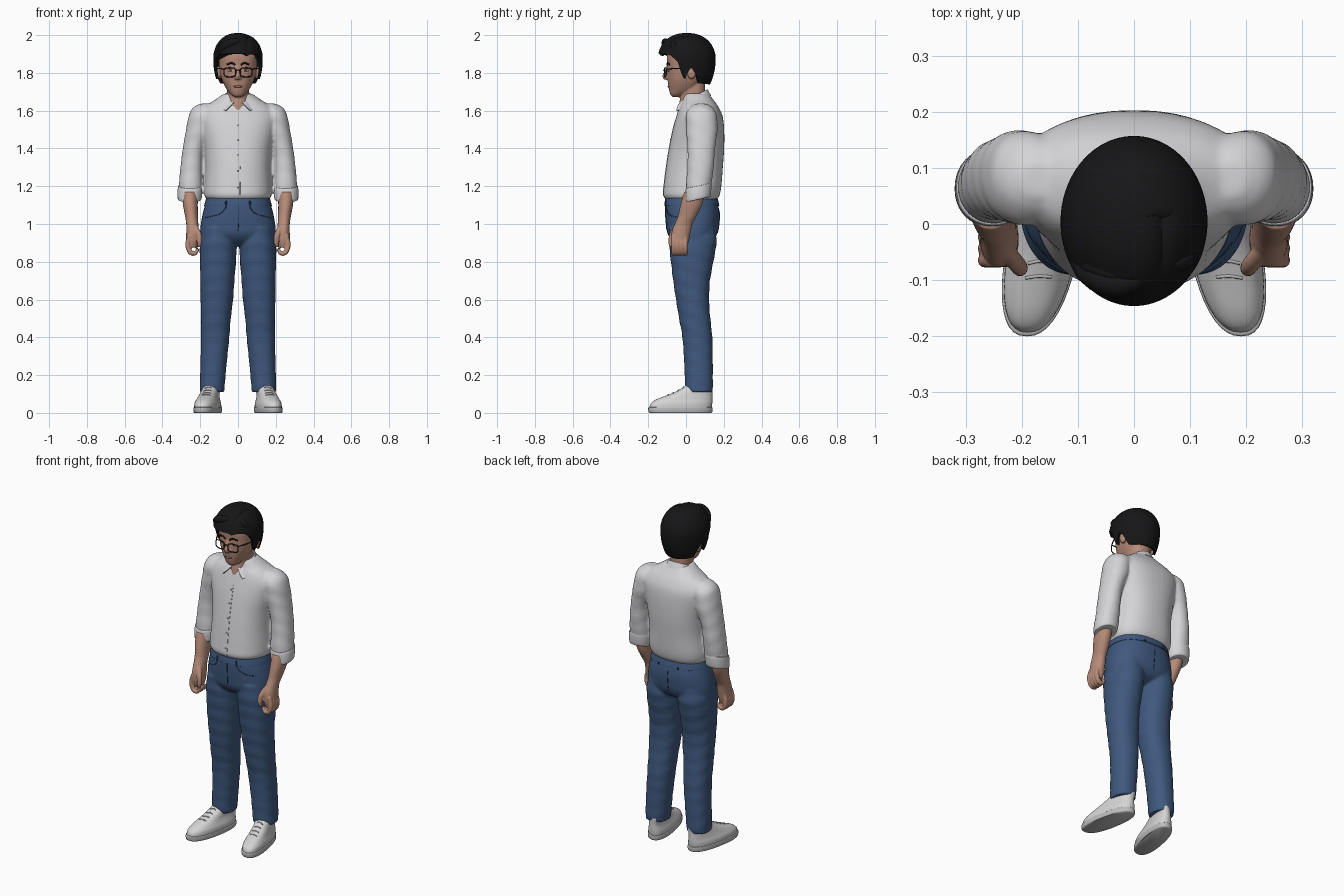
import bpy, bmesh
from math import sin, cos, pi, exp, acos, copysign, radians
from mathutils import Vector
from mathutils.bvhtree import BVHTree

if "Cube" in bpy.data.objects:
    bpy.data.objects.remove(bpy.data.objects["Cube"])


def material(name, *rgb):
    m = bpy.data.materials.new(name)
    m.use_nodes = True
    m.diffuse_color = (*rgb, 1)
    m.node_tree.nodes["Principled BSDF"].inputs["Base Color"].default_value = (*rgb, 1)
    return m


SKIN = material("skin", .47, .26, .19)
SHIRT = material("shirt white", .66, .66, .68)
DENIM = material("denim blue", .05, .1, .21)
SEAM = material("seam navy", .02, .04, .09)
HAIR = material("hair black", .008, .008, .009)
FRAME = material("frame brown", .03, .015, .012)
LIP = material("lip rose", .36, .16, .13)
EYE = material("eye white", .6, .57, .55)
SHOE = material("shoe white", .67, .66, .67)
SOLE = material("sole grey", .5, .5, .51)


def select(objs):
    bpy.ops.object.select_all(action="DESELECT")
    for o in objs:
        o.select_set(True)
    bpy.context.view_layer.objects.active = objs[0]


def finish(name, bm, mat):
    bmesh.ops.recalc_face_normals(bm, faces=bm.faces[:])
    mesh = bpy.data.meshes.new(name)
    bm.to_mesh(mesh)
    bm.free()
    mesh.materials.append(mat)
    obj = bpy.data.objects.new(name, mesh)
    bpy.context.collection.objects.link(obj)
    return obj


def spline(rows, sub=4):
    """Catmull-Rom interpolation through rows of any width."""
    v = [Vector(r) for r in rows]
    v = [v[0]] + v + [v[-1]]
    out = []
    for a, b, c, d in zip(v, v[1:], v[2:], v[3:]):
        for i in range(sub):
            t = i / sub
            out.append(b + (c - a) * (t / 2) + (a * 2 - b * 5 + c * 4 - d) * (t * t / 2)
                       + (b * 3 - a - c * 3 + d) * (t ** 3 / 2))
    return out + [v[-1]]


def power(v, p):
    return copysign(abs(v) ** (2 / p), v)


def loft(name, rows, mat, side=1, p=2.3, seg=40, tilt=0, shear=0, ripple=0):
    """Stacked rounded sections: z, centre x, half width, centre y, front y, back y."""
    bm = bmesh.new()
    rings = []
    for z, cx, rx, cy, front, back in spline(rows):
        ring = []
        for i in range(seg):
            a = 2 * pi * i / seg
            wave = 1 + ripple * sin(75 * z + 3 * sin(a))
            y = cy + (back - cy if sin(a) > 0 else cy - front) * power(sin(a), p) * wave
            x = cx + rx * power(cos(a), p) * wave + shear * y
            ring.append(bm.verts.new((side * x, y, z + tilt * (y - cy))))
        rings.append(ring)
    for r, q in zip(rings, rings[1:]):
        for i in range(seg):
            j = (i + 1) % seg
            bm.faces.new((r[i], r[j], q[j], q[i]))
    bm.faces.new(rings[0])
    bm.faces.new(rings[-1])
    return finish(name, bm, mat)


def sheet(name, nu, nv, point, mat, thick):
    """Surface from a two-parameter function, thickened."""
    bm = bmesh.new()
    g = [[bm.verts.new(point(u / nu, v / nv)) for v in range(nv + 1)] for u in range(nu + 1)]
    for u in range(nu):
        for v in range(nv):
            bm.faces.new((g[u][v], g[u + 1][v], g[u + 1][v + 1], g[u][v + 1]))
    bmesh.ops.remove_doubles(bm, verts=bm.verts[:], dist=.0002)
    obj = finish(name, bm, mat)
    mod = obj.modifiers.new("thickness", "SOLIDIFY")
    mod.thickness = thick
    select([obj])
    bpy.ops.object.convert(target="MESH")
    return obj


def tube(name, points, mat, side=1, sub=4):
    """Round tube through x, y, z, radius points."""
    curve = bpy.data.curves.new(name, "CURVE")
    curve.dimensions = "3D"
    curve.bevel_depth = 1
    curve.bevel_resolution = 2
    curve.use_fill_caps = True
    pts = spline(points, sub)
    line = curve.splines.new("POLY")
    line.points.add(len(pts) - 1)
    for dst, (x, y, z, r) in zip(line.points, pts):
        dst.co = (side * x, y, z, 1)
        dst.radius = r
    curve.materials.append(mat)
    obj = bpy.data.objects.new(name, curve)
    bpy.context.collection.objects.link(obj)
    select([obj])
    bpy.ops.object.convert(target="MESH")
    return bpy.context.view_layer.objects.active


def ball(name, loc, size, mat):
    bm = bmesh.new()
    bmesh.ops.create_uvsphere(bm, u_segments=20, v_segments=12, radius=1)
    bmesh.ops.scale(bm, vec=size, verts=bm.verts)
    bmesh.ops.translate(bm, vec=loc, verts=bm.verts)
    return finish(name, bm, mat)


def fuse(name, objs, voxel, rounds):
    """Merge overlapping solids into one smooth skin."""
    select(objs)
    if len(objs) > 1:
        bpy.ops.object.join()
    obj = objs[0]
    obj.name = name
    mod = obj.modifiers.new("merge", "REMESH")
    mod.mode = "VOXEL"
    mod.voxel_size = voxel
    mod = obj.modifiers.new("relax", "SMOOTH")
    mod.iterations = rounds
    bpy.ops.object.convert(target="MESH")
    return obj


def seam(name, target, points, radius, mat, side=1):
    """Thin tube laid on the nearest surface of the target."""
    mesh = target.data
    tree = BVHTree.FromPolygons([v.co for v in mesh.vertices], [f.vertices[:] for f in mesh.polygons])
    path = [(*tree.find_nearest(Vector((side * x, y, z)))[0], radius)
            for x, y, z in spline(points, 6)]
    return tube(name, path, mat, sub=1)


SIDES = (("left", 1), ("right", -1))

# Head, neck, nose and ears
head = [loft("head", [
    (1.672, 0, .018, -.055, -.07, -.035), (1.685, 0, .036, -.045, -.082, 0),
    (1.71, 0, .058, -.01, -.09, .04), (1.75, 0, .08, 0, -.096, .085),
    (1.79, 0, .093, .005, -.1, .11), (1.84, 0, .1, .005, -.1, .125),
    (1.9, 0, .102, .005, -.1, .125), (1.95, 0, .08, .005, -.07, .1),
    (1.975, 0, .045, .005, -.03, .06)], SKIN)]
head.append(loft("neck", [
    (1.59, 0, .03, .03, -.043, .08), (1.63, 0, .052, .035, -.038, .1),
    (1.68, 0, .058, .04, -.03, .1), (1.76, 0, .06, .04, -.03, .1)], SKIN))
head.append(tube("nose", [(0, -.093, 1.838, .008), (0, -.105, 1.805, .01),
                          (0, -.113, 1.782, .013), (0, -.104, 1.767, .01)], SKIN))
for label, s in SIDES:
    head.append(ball("nostril", (s * .013, -.1, 1.774), (.009, .01, .008), SKIN))
    head.append(ball("ear", (s * .104, .03, 1.8), (.015, .024, .034), SKIN))
head = fuse("head", head, .005, 3)
ball("lips", (0, -.091, 1.728), (.025, .007, .006), LIP)
seam("mouth_line", head, [(-.026, -.12, 1.728), (0, -.12, 1.728), (.026, -.12, 1.728)], .0015, FRAME)

# Eyes, brows and glasses
for label, s in SIDES:
    ball(label + "_eye", (s * .039, -.088, 1.813), (.016, .008, .007), EYE)
    ball(label + "_iris", (s * .039, -.0945, 1.813), (.006, .003, .006), FRAME)
    seam(label + "_brow", head, [(.016, -.12, 1.841), (.04, -.12, 1.851), (.068, -.1, 1.843)], .005, HAIR, s)
    rim = []
    for i in range(33):
        a = 2 * pi * i / 32
        x = .043 + .031 * power(cos(a), 3.5)
        rim.append((x, -.114 + .15 * (x - .012), 1.803 + .024 * power(sin(a), 3.5), .003))
    tube(label + "_glasses_rim", rim, FRAME, s, 1)
    tube(label + "_glasses_temple", [(.073, -.104, 1.818, .003), (.1, -.05, 1.824, .003),
                                     (.113, .03, 1.82, .003)], FRAME, s)
tube("glasses_bridge", [(-.013, -.114, 1.812, .003), (0, -.118, 1.815, .003), (.013, -.114, 1.812, .003)], FRAME)

# Hair cap with a hairline that varies from forehead to nape
HAIRLINE = [(-1, 1.745), (-.5, 1.75), (-.32, 1.8), (-.15, 1.835), (-.02, 1.8),
            (.08, 1.765), (.18, 1.79), (.32, 1.86), (.6, 1.895), (1.01, 1.9)]


def hair_point(u, v):
    a = 2 * pi * u
    f = cos(a)
    for (f0, z0), (f1, z1) in zip(HAIRLINE, HAIRLINE[1:]):
        if f0 <= f <= f1:
            low = z0 + (z1 - z0) * (f - f0) / (f1 - f0)
    drop = low - 1.875
    theta = v * acos(drop / (.122 if drop > 0 else .2))
    r = max(sin(theta), 0) ** .85
    x, y = .117 * r * sin(a), .004 - .139 * r * f
    z = 1.875 + cos(theta) * (.122 if cos(theta) > 0 else .2)
    part = .01 * exp(-((x - .045) / .012) ** 2) if y < .02 else 0
    return x, y, z - part


sheet("hair_cap", 96, 28, hair_point, HAIR, -.014)
for i in range(4):
    d = i * .022
    tube("hair_lock", [(.03, -.085 + d, 1.965, .008), (-.02, -.108 + d, 1.962, .022),
                       (-.07, -.095 + d, 1.94, .024), (-.098, -.065 + d, 1.9, .017),
                       (-.11, -.05 + d, 1.862, .004)], HAIR)
for i in range(3):
    d = i * .025
    tube("hair_lock", [(.055, -.07 + d, 1.965, .008), (.084, -.065 + d, 1.945, .02),
                       (.1, -.048 + d, 1.9, .017), (.108, -.035 + d, 1.855, .004)], HAIR)
tube("hair_fringe", [(.04, -.1, 1.93, .006), (-.01, -.117, 1.92, .017), (-.06, -.104, 1.91, .017),
                     (-.1, -.065, 1.875, .005)], HAIR)

# Shirt body and sleeves
shirt = [loft("shirt", [
    (1.125, 0, .16, .05, -.1, .16), (1.15, 0, .177, .05, -.121, .177),
    (1.2, 0, .179, .06, -.118, .187), (1.3, 0, .173, .06, -.106, .195),
    (1.4, 0, .18, .07, -.09, .202), (1.5, 0, .2, .075, -.07, .202),
    (1.57, 0, .21, .08, -.051, .194), (1.62, 0, .18, .08, -.036, .172),
    (1.655, 0, .125, .07, -.02, .147), (1.69, 0, .075, .055, -.012, .12)], SHIRT)]
for label, s in SIDES:
    shirt.append(loft("sleeve", [
        (1.637, .17, .03, .08, .05, .11), (1.617, .175, .061, .08, .02, .14),
        (1.58, .19, .069, .08, 0, .162), (1.5, .205, .07, .08, 0, .167),
        (1.4, .234, .058, .08, .008, .154), (1.3, .246, .059, .075, .007, .147),
        (1.2, .25, .063, .068, 0, .133), (1.15, .253, .06, .065, .002, .13)],
        SHIRT, s, p=2.1, ripple=.012))
    loft(label + "_cuff", [
        (1.2, .252, .058, .065, .005, .128), (1.196, .252, .066, .065, -.003, .135),
        (1.135, .256, .063, .062, -.004, .13), (1.13, .256, .052, .062, .008, .118)],
        SHIRT, s, p=2.1, tilt=.22)
shirt = fuse("shirt", shirt, .008, 4)
seam("shirt_placket", shirt, [(.014, -.2, 1.59), (.014, -.2, 1.4), (.014, -.2, 1.14)], .0018, SHIRT)
for i in range(5):
    seam("shirt_button", shirt, [(-.004, -.2, 1.56 - .09 * i), (.004, -.2, 1.56 - .09 * i)], .004, SHIRT)


# Folded collar, open at the front, with pointed tips
def collar_point(u, v):
    a = .32 + (2 * pi - .64) * u
    s = (1 - cos(a)) / 2
    if v < .5:
        k = .93 + .14 * v
        return .07 * k * sin(a), .04 - .075 * k * cos(a), 1.645 + .068 * s - .035 * (1 - 2 * v)
    t = 2 * v - 1
    b = a + t * .42 * (1 - 2 * u)
    rx, ry = .07 + .026 * t, .075 + (.048 - .03 * s) * t
    return rx * sin(b), .04 - ry * cos(b), 1.645 + .068 * s - t * (.035 + .012 * (1 - s) ** 3)


sheet("collar", 64, 8, collar_point, SHIRT, .005)

# Forearms and loosely curled hands
for label, s in SIDES:
    hand = [loft("forearm", [
        (1.17, .255, .043, .05, -.01, .1), (1.1, .252, .039, .03, -.03, .085),
        (1.04, .246, .034, .01, -.043, .055), (1, .242, .032, -.015, -.06, .034),
        (.96, .24, .034, -.025, -.075, .025), (.91, .24, .034, -.03, -.077, .015),
        (.875, .24, .026, -.03, -.068, .004)], SKIN, s, p=2.1)]
    for i in range(4):
        y = -.002 - .021 * i
        hand.append(tube("finger", [(.255, y, .94, .013), (.266, y, .89, .0135), (.252, y, .85, .0135),
                                    (.226, y, .846, .012), (.212, y, .87, .008)], SKIN, s))
    hand.append(tube("thumb", [(.23, -.045, .99, .015), (.208, -.072, .945, .016),
                               (.203, -.08, .905, .014), (.207, -.078, .878, .008)], SKIN, s))
    fuse(label + "_hand", hand, .004, 3)

# Jeans
jeans = [loft("jeans", [
    (.885, 0, .12, .04, -.03, .09), (.91, 0, .19, .04, -.07, .14), (.95, 0, .2, .04, -.098, .166),
    (1, 0, .197, .04, -.105, .175), (1.05, 0, .188, .04, -.109, .178),
    (1.1, 0, .175, .04, -.11, .171), (1.14, 0, .163, .04, -.105, .16)], DENIM)]
for label, s in SIDES:
    jeans.append(loft("leg", [
        (.98, .1, .085, .04, -.09, .155), (.9, .104, .097, .035, -.09, .162),
        (.8, .106, .095, .03, -.08, .145), (.7, .109, .09, .03, -.068, .127),
        (.6, .112, .086, .04, -.053, .122), (.5, .117, .079, .05, -.037, .129),
        (.4, .121, .075, .06, -.019, .139), (.25, .13, .069, .07, -.009, .142),
        (.15, .136, .066, .07, -.006, .142), (.11, .137, .064, .07, 0, .14)],
        DENIM, s, p=2.2, ripple=.014))
jeans = fuse("jeans", jeans, .007, 4)
band = loft("waistband", [(1.097, 0, .176, .04, -.112, .173), (1.1, 0, .179, .04, -.115, .176),
                          (1.14, 0, .167, .04, -.109, .166), (1.143, 0, .163, .04, -.105, .16)], DENIM)
seam("fly", jeans, [(.004, -.2, 1.1), (.006, -.2, 1.03), (0, -.2, .95)], .002, SEAM)
seam("back_seam", jeans, [(0, .3, 1.09), (0, .3, 1), (0, .25, .92)], .002, SEAM)
for label, s in SIDES:
    seam(label + "_pocket", jeans, [(.085, -.2, 1.095), (.115, -.15, 1.055), (.19, -.04, 1.035)], .002, SEAM, s)
    for y in (-.2, .3):
        seam(label + "_belt_loop", band, [(.085, y, 1.14), (.087, y, 1.115), (.088, y, 1.09)], .005, SEAM, s)

# Shoes with soles and laces, toes turned out
for label, s in SIDES:
    shoe = loft(label + "_shoe", [
        (.025, .155, .062, -.03, -.194, .136), (.05, .155, .061, -.03, -.187, .139),
        (.07, .155, .054, -.02, -.16, .14), (.09, .155, .048, 0, -.11, .14),
        (.11, .153, .045, .03, -.06, .14), (.135, .15, .042, .06, -.015, .14),
        (.145, .15, .034, .06, -.005, .13)], SHOE, s, p=2.4, shear=-.18)
    loft(label + "_sole", [
        (0, .155, .062, -.03, -.192, .135), (.006, .155, .065, -.03, -.198, .14),
        (.026, .155, .065, -.03, -.2, .141), (.03, .155, .061, -.03, -.194, .137)],
        SOLE, s, p=2.4, shear=-.18)
    for i in range(4):
        y, z = -.1 + .025 * i, .105 + .013 * i
        seam(label + "_lace", shoe, [(.143 - .004 * i, y, z), (.17 - .004 * i, y, z + .01),
                                     (.197 - .004 * i, y, z)], .003, SOLE, s)

# Smooth shading with crisp rims
select([o for o in bpy.context.collection.objects if o.type == "MESH"])
bpy.ops.object.shade_smooth_by_angle(angle=radians(50))
